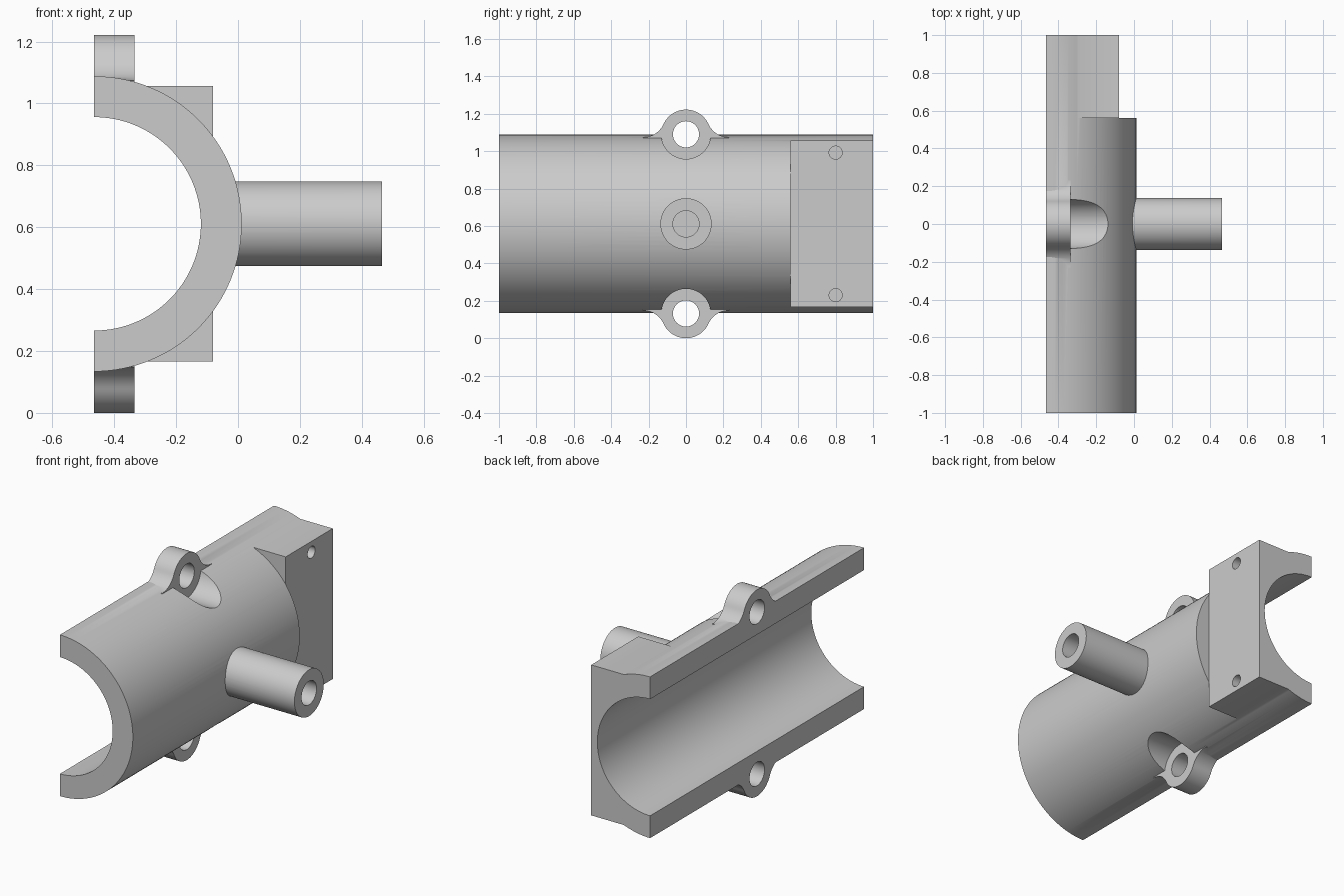
import bpy, bmesh
from math import sin, cos, pi, atan2, radians
from mathutils import Matrix, Vector

if "Cube" in bpy.data.objects:
    bpy.data.objects.remove(bpy.data.objects["Cube"])

AXIS_X, AXIS_Z = -0.465, 0.611      # centre line of the half tube
OUTER, INNER = 0.477, 0.345
LUG_OFF, LUG_R, HOLE_R = 0.479, 0.132, 0.07
LUG_FACE = -0.335                   # outer face of the bolt lugs
BLOCK_FACE, BLOCK_Y = -0.08, 0.56

grey = bpy.data.materials.new("light grey metal")
grey.use_nodes = True
colour = (0.6, 0.6, 0.6, 1)
grey.diffuse_color = colour
grey.node_tree.nodes["Principled BSDF"].inputs["Base Color"].default_value = colour


def finish(name, bm):
    bmesh.ops.recalc_face_normals(bm, faces=bm.faces)
    mesh = bpy.data.meshes.new(name)
    bm.to_mesh(mesh)
    bm.free()
    mesh.materials.append(grey)
    ob = bpy.data.objects.new(name, mesh)
    bpy.context.scene.collection.objects.link(ob)
    return ob


def rod(name, axis, start, end, radius, centre, segments=64):
    """Cylinder along X or Y; centre is the (other horizontal, z) position."""
    bm = bmesh.new()
    mid = (start + end) / 2
    if axis == "X":
        turn, pos = Matrix.Rotation(pi / 2, 4, "Y"), (mid, centre[0], centre[1])
    else:
        turn, pos = Matrix.Rotation(pi / 2, 4, "X"), (centre[0], mid, centre[1])
    bmesh.ops.create_cone(bm, cap_ends=True, segments=segments, radius1=radius,
                          radius2=radius, depth=end - start,
                          matrix=Matrix.Translation(pos) @ turn)
    return finish(name, bm)


def box(name, low, high):
    bm = bmesh.new()
    bmesh.ops.create_cube(bm, size=1)
    low, high = Vector(low), Vector(high)
    for v in bm.verts:
        v.co = (low + high) / 2 + v.co * (high - low)
    return finish(name, bm)


def lug(name, side):
    """Round ear whose flanks sweep into the tube wall."""
    foot, reach = 0.463, 0.23
    drop = LUG_OFF - foot
    fillet = (reach**2 + drop**2 - LUG_R**2) / (2 * (LUG_R + drop))
    lean = atan2(fillet - drop, reach)
    steps = 14
    right = [(reach, 0.39)]
    for i in range(steps + 1):
        a = -pi / 2 - (pi / 2 - lean) * i / steps
        right.append((reach + fillet * cos(a), foot + fillet * (1 + sin(a))))
    for i in range(1, steps + 1):
        a = lean + (pi / 2 - lean) * i / steps
        right.append((LUG_R * cos(a), LUG_OFF + LUG_R * sin(a)))
    outline = right + [(-y, z) for y, z in reversed(right[:-1])]
    bm = bmesh.new()
    face = bm.faces.new([bm.verts.new((-0.6, y, AXIS_Z + side * z)) for y, z in outline])
    made = bmesh.ops.extrude_face_region(bm, geom=[face])["geom"]
    bmesh.ops.translate(bm, vec=(LUG_FACE + 0.6, 0, 0),
                        verts=[v for v in made if isinstance(v, bmesh.types.BMVert)])
    return finish(name, bm)


def combine(body, other, operation):
    mod = body.modifiers.new(other.name, "BOOLEAN")
    mod.operation, mod.object, mod.solver = operation, other, "EXACT"
    bpy.context.view_layer.objects.active = body
    bpy.ops.object.modifier_apply(modifier=mod.name)
    bpy.data.objects.remove(other)


# Tube with the square mounting block, flattened on its front
body = rod("half_tube_bracket", "Y", -1.1, 1.1, OUTER, (AXIS_X, AXIS_Z), 128)
combine(body, box("mounting_block", (-0.6, BLOCK_Y, AXIS_Z - 0.445),
                  (-0.03, 1.1, AXIS_Z + 0.445)), "UNION")
combine(body, box("block_flat", (BLOCK_FACE, BLOCK_Y, -1), (1, 2, 2)), "DIFFERENCE")

# Side spigot
combine(body, rod("spigot", "X", -0.2, 0.465, 0.137, (0, AXIS_Z)), "UNION")

# Bolt lugs, with a pocket in the tube in front of each
for side in (1, -1):
    z = AXIS_Z + side * LUG_OFF
    combine(body, rod("lug_pocket", "X", LUG_FACE, 0.2, LUG_R, (0, z)), "DIFFERENCE")
    combine(body, lug("bolt_lug", side), "UNION")
    combine(body, rod("bolt_hole", "X", -1, 0.2, HOLE_R, (0, z), 48), "DIFFERENCE")
    combine(body, rod("screw_hole", "X", -0.28, 0.2, 0.035,
                      (0.8, AXIS_Z + side * 0.381), 32), "DIFFERENCE")

# Tube cavity, blind spigot bore, and the trim to a half shell
combine(body, rod("tube_cavity", "Y", -2, 2, INNER, (AXIS_X, AXIS_Z), 128), "DIFFERENCE")
combine(body, rod("spigot_bore", "X", 0, 1, HOLE_R, (0, AXIS_Z), 48), "DIFFERENCE")
combine(body, box("half_trim", (AXIS_X, -1, -1), (2, 1, 3)), "INTERSECT")

# Smooth curved walls, crisp edges
for other in bpy.context.selected_objects:
    other.select_set(False)
body.select_set(True)
bpy.context.view_layer.objects.active = body
bpy.ops.object.shade_smooth_by_angle(angle=radians(25))
